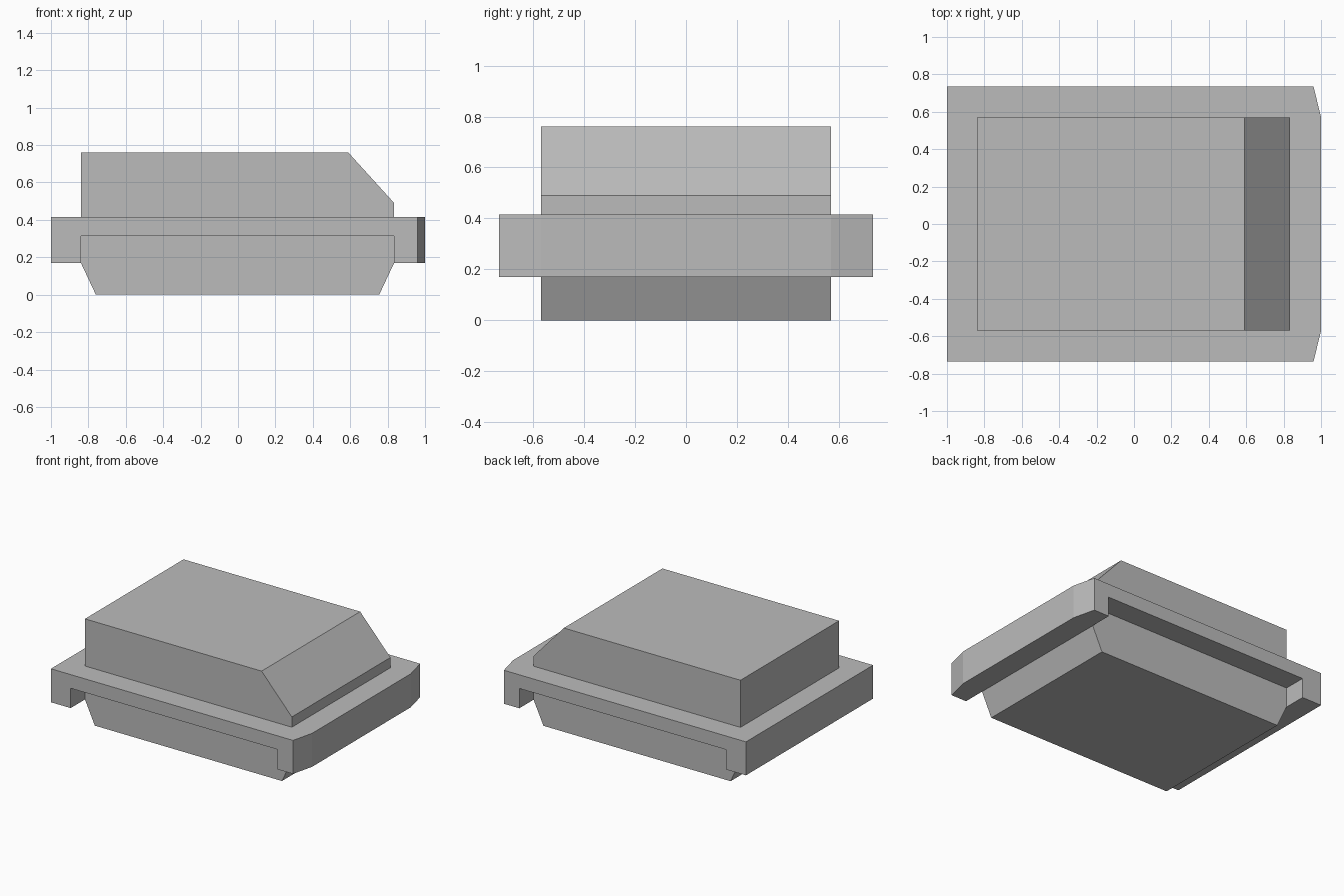
import bpy
import bmesh
from mathutils import Vector

cube = bpy.data.objects.get("Cube")
if cube:
    bpy.data.objects.remove(cube, do_unlink=True)

# Single plain grey
grey = bpy.data.materials.new("plain_grey")
grey.use_nodes = True
colour = (0.5, 0.5, 0.5, 1)
grey.diffuse_color = colour
grey.node_tree.nodes["Principled BSDF"].inputs["Base Color"].default_value = colour


def prism(name, outline, offset):
    """Extrude a closed outline of 3D points along an offset."""
    bm = bmesh.new()
    base = bm.faces.new([bm.verts.new(p) for p in outline])
    new = bmesh.ops.extrude_face_region(bm, geom=[base], use_keep_orig=True)
    moved = [v for v in new["geom"] if isinstance(v, bmesh.types.BMVert)]
    bmesh.ops.translate(bm, verts=moved, vec=Vector(offset))
    bmesh.ops.recalc_face_normals(bm, faces=bm.faces)
    mesh = bpy.data.meshes.new(name)
    bm.to_mesh(mesh)
    bm.free()
    mesh.materials.append(grey)
    obj = bpy.data.objects.new(name, mesh)
    bpy.context.collection.objects.link(obj)
    return obj


# Core body: tapered underside and one sloped top edge
HALF = 0.57
side = [(-0.76, 0), (0.755, 0), (0.835, 0.17), (0.835, 0.49),
        (0.59, 0.76), (-0.84, 0.76), (-0.84, 0.17)]
prism("body", [(x, -HALF, z) for x, z in side], (0, 2 * HALF, 0))

# Flange around the body, with clipped corners on the left side
RIM, LOW, HIGH = 0.735, 0.17, 0.415
plan = [(-1, -RIM), (0.96, -RIM), (1, -HALF), (1, HALF), (0.96, RIM), (-1, RIM)]
flange = prism("flange", [(x, y, LOW) for x, y in plan], (0, 0, HIGH - LOW))

# Channel under the flange, open at front and back
opening = [(-0.84, 0.1), (0.835, 0.1), (0.835, 0.315), (-0.84, 0.315)]
cutter = prism("channel_cutter", [(x, -1, z) for x, z in opening], (0, 2, 0))
cutter.hide_render = True
cut = flange.modifiers.new("channel", "BOOLEAN")
cut.operation = "DIFFERENCE"
cut.solver = "EXACT"
cut.object = cutter
bpy.context.view_layer.objects.active = flange
bpy.ops.object.modifier_apply(modifier=cut.name)
bpy.data.objects.remove(cutter, do_unlink=True)
